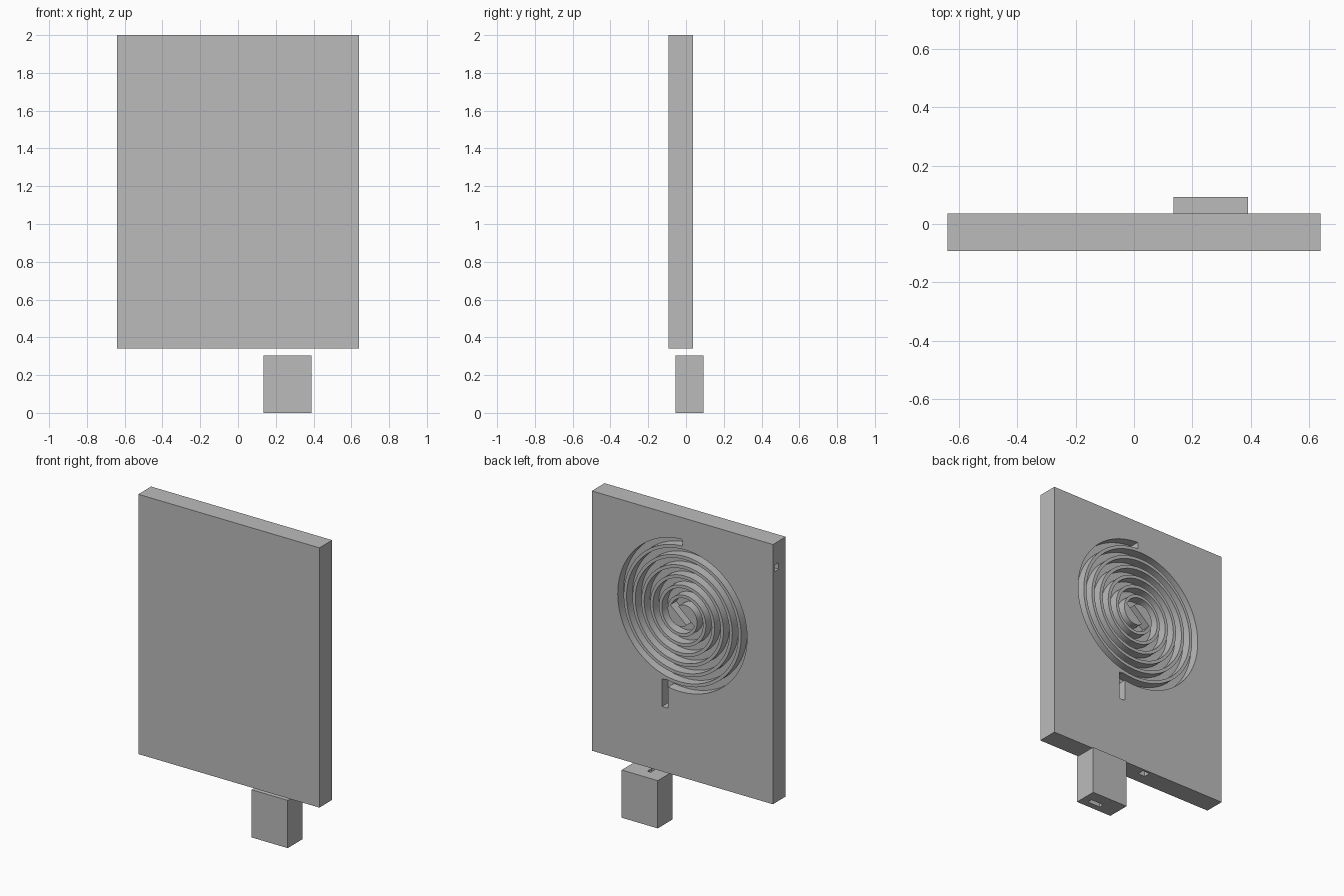
import bpy, bmesh
from math import radians, sin, cos, tau
from mathutils import Vector

old = bpy.data.objects.get("Cube")
if old:
    bpy.data.objects.remove(old, do_unlink=True)

BACK = 0.0365          # back face of the panel
CENTRE_Z = 1.373       # centre of the spiral
WIDTH = 0.042          # channel width
DEPTH = 0.06           # channel depth
R_OUT, PITCH = 0.467, 0.125

grey = bpy.data.materials.new("plain grey")
grey.use_nodes = True
colour = (0.5, 0.5, 0.5, 1)
grey.diffuse_color = colour
grey.node_tree.nodes["Principled BSDF"].inputs["Base Color"].default_value = colour


def add_object(name, bm):
    bmesh.ops.recalc_face_normals(bm, faces=bm.faces)
    mesh = bpy.data.meshes.new(name)
    bm.to_mesh(mesh)
    bm.free()
    mesh.materials.append(grey)
    obj = bpy.data.objects.new(name, mesh)
    bpy.context.collection.objects.link(obj)
    return obj


def box(name, x, y, z):
    bm = bmesh.new()
    bmesh.ops.create_cube(bm, size=1)
    for v in bm.verts:
        v.co = [(lo + hi) / 2 + c * (hi - lo) for c, (lo, hi) in zip(v.co, (x, y, z))]
    return add_object(name, bm)


def channel(name, path, depth):
    """Ribbon along a path on the back face, extruded into the panel."""
    bm = bmesh.new()
    rings = []
    for i, p in enumerate(path):
        t = path[min(i + 1, len(path) - 1)] - path[max(i - 1, 0)]
        n = Vector((-t.y, t.x)).normalized() * WIDTH / 2
        rings.append([bm.verts.new((q.x, y, q.y)) for q, y in (
            (p + n, BACK + 0.05), (p - n, BACK + 0.05),
            (p - n, BACK - depth), (p + n, BACK - depth))])
    for a, b in zip(rings, rings[1:]):
        for k in range(4):
            j = (k + 1) % 4
            bm.faces.new((a[k], a[j], b[j], b[k]))
    bm.faces.new(rings[0])
    bm.faces.new(rings[-1])
    return add_object(name, bm)


def spiral(start, end, turn):
    """Inward spiral, angles in degrees as seen from the back."""
    steps = int((end - start) / 4)
    points = []
    for i in range(steps + 1):
        a = radians(start + (end - start) * i / steps)
        r = R_OUT - PITCH * (a - tau / 4) / tau
        points.append(Vector((-r * cos(a + turn), CENTRE_Z + r * sin(a + turn))))
    return points


def cut(target, cutters):
    bpy.context.view_layer.objects.active = target
    for c in cutters:
        c.hide_render = True
        mod = target.modifiers.new("cut", 'BOOLEAN')
        mod.operation = 'DIFFERENCE'
        mod.solver = 'EXACT'
        mod.object = c
        bpy.ops.object.modifier_apply(modifier=mod.name)
        bpy.data.objects.remove(c, do_unlink=True)


# Panel with a double spiral channel
panel = box("panel", (-0.64, 0.64), (-0.0925, BACK), (0.34, 2))
arm_a = spiral(90, 1219, 0)
arm_b = spiral(75, 1219, tau / 2)
inner = (arm_a[-1] - arm_b[-1]).normalized() * WIDTH / 2
stub_x = arm_b[0].x
cut(panel, [
    channel("upper_arm", arm_a, DEPTH),
    channel("lower_arm", arm_b, DEPTH + 0.0004),
    channel("centre_link", [arm_a[-1] + inner, arm_b[-1] - inner], DEPTH + 0.0008),
    channel("outlet_stub", [Vector((stub_x, arm_b[0].y + 0.015)),
                            Vector((stub_x, 0.755))], DEPTH + 0.0012),
    # Ports in the side and bottom edges
    box("side_port", (-0.7, -0.02), (-0.022, 0.02), (1.82, 1.862)),
    box("bottom_port", (-0.1, -0.05), (-0.022, 0.02), (0.3, 0.6)),
])

# Small separate block with a slot in its top and bottom
block = box("block", (0.135, 0.39), (-0.055, 0.0925), (0, 0.305))
cut(block, [
    box("top_slot", (0.235, 0.26), (-0.03, 0.02), (0.22, 0.4)),
    box("bottom_slot", (0.25, 0.34), (-0.015, 0.017), (-0.1, 0.08)),
])

# Smooth the curved channel walls, keep edges sharp
bpy.ops.object.select_all(action='DESELECT')
for obj in (panel, block):
    obj.select_set(True)
bpy.context.view_layer.objects.active = panel
bpy.ops.object.shade_smooth_by_angle(angle=radians(30))
